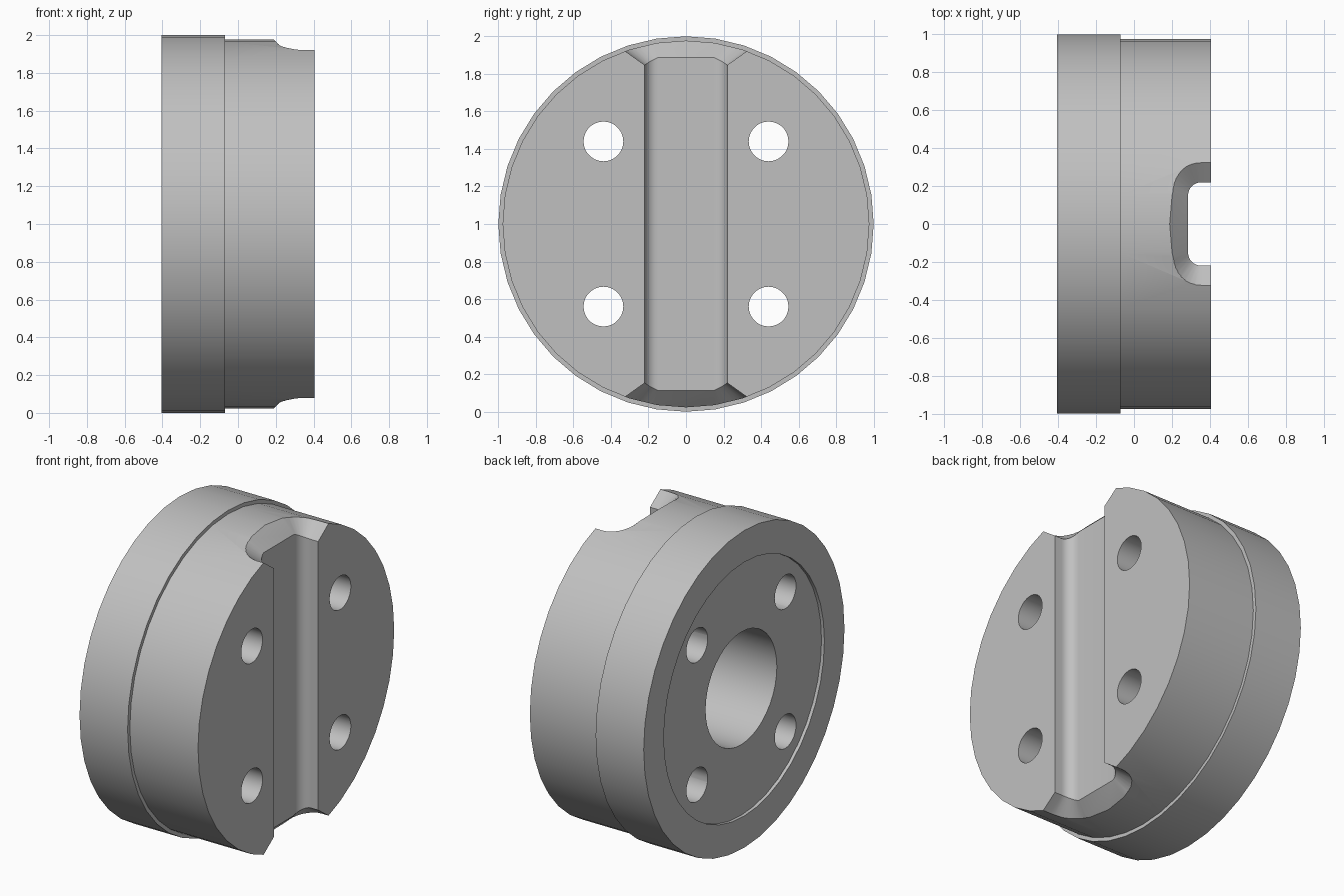
import bpy, bmesh
from math import sin, cos, pi, sqrt, radians

cube = bpy.data.objects.get("Cube")
if cube:
    bpy.data.objects.remove(cube, do_unlink=True)

steel = bpy.data.materials.new("light grey metal")
steel.use_nodes = True
GREY = (0.53, 0.53, 0.53, 1)
steel.diffuse_color = GREY
steel.node_tree.nodes["Principled BSDF"].inputs["Base Color"].default_value = GREY


def skin(name, rings):
    """Closed solid through a list of equally long point rings."""
    bm = bmesh.new()
    loops = [[bm.verts.new(p) for p in ring] for ring in rings]
    n = len(loops[0])
    for a, b in zip(loops, loops[1:]):
        for i in range(n):
            j = (i + 1) % n
            bm.faces.new((a[i], a[j], b[j], b[i]))
    bm.faces.new(loops[0])
    bm.faces.new(loops[-1])
    bmesh.ops.recalc_face_normals(bm, faces=bm.faces)
    mesh = bpy.data.meshes.new(name)
    bm.to_mesh(mesh)
    bm.free()
    mesh.materials.append(steel)
    obj = bpy.data.objects.new(name, mesh)
    bpy.context.collection.objects.link(obj)
    return obj


def circle(x, r, sides, y=0, z=1):
    return [(x, y + r * sin(2 * pi * i / sides), z + r * cos(2 * pi * i / sides))
            for i in range(sides)]


# Stepped disc with a blind bore and shallow recess in its back face
RIM = 0.977
profile = [(0.12, 0.355), (-0.385, 0.355), (-0.385, 0.8), (-0.405, 0.8),
           (-0.405, 1), (-0.07, 1), (-0.07, RIM), (0.405, RIM)]
body = skin("slotted_disc", [circle(x, r, 40) for x, r in profile])

# Four through holes
cutters = [skin("bolt_hole_cutter", [circle(x, 0.106, 28, y, 1 + z) for x in (-0.6, 0.6)])
           for y in (-0.44, 0.44) for z in (-0.44, 0.44)]


# Round-cornered slot section as (x, y) points
def slot_section(half, floor, radius):
    arc = [(floor + radius * (1 - sin(a)), half - radius * (1 - cos(a)))
           for a in [pi / 2 * i / 8 for i in range(9)]]
    side = [(0.6, half)] + arc
    return side + [(x, -y) for x, y in reversed(side)]


inner = slot_section(0.22, 0.285, 0.07)
outer = slot_section(0.325, 0.205, 0.15)


# Slot ends flare outwards towards the rim
def slot_ring(t, sign):
    ring = []
    for (xi, yi), (xo, yo) in zip(inner, outer):
        z = sqrt(RIM ** 2 - yo ** 2) - 0.075 * (1 - t)
        ring.append((xi + (xo - xi) * t, yi + (yo - yi) * t, 1 + sign * z))
    return ring


cutters.append(skin("slot_cutter", [slot_ring(2, -1), slot_ring(0, -1),
                                    slot_ring(0, 1), slot_ring(2, 1)]))

# Cut everything out of the disc
bpy.ops.object.select_all(action='DESELECT')
body.select_set(True)
bpy.context.view_layer.objects.active = body
for cutter in cutters:
    cutter.hide_render = True
    mod = body.modifiers.new("cut", 'BOOLEAN')
    mod.operation = 'DIFFERENCE'
    mod.solver = 'EXACT'
    mod.object = cutter
    bpy.ops.object.modifier_apply(modifier=mod.name)
    bpy.data.objects.remove(cutter, do_unlink=True)

bpy.ops.object.shade_smooth_by_angle(angle=radians(30))
